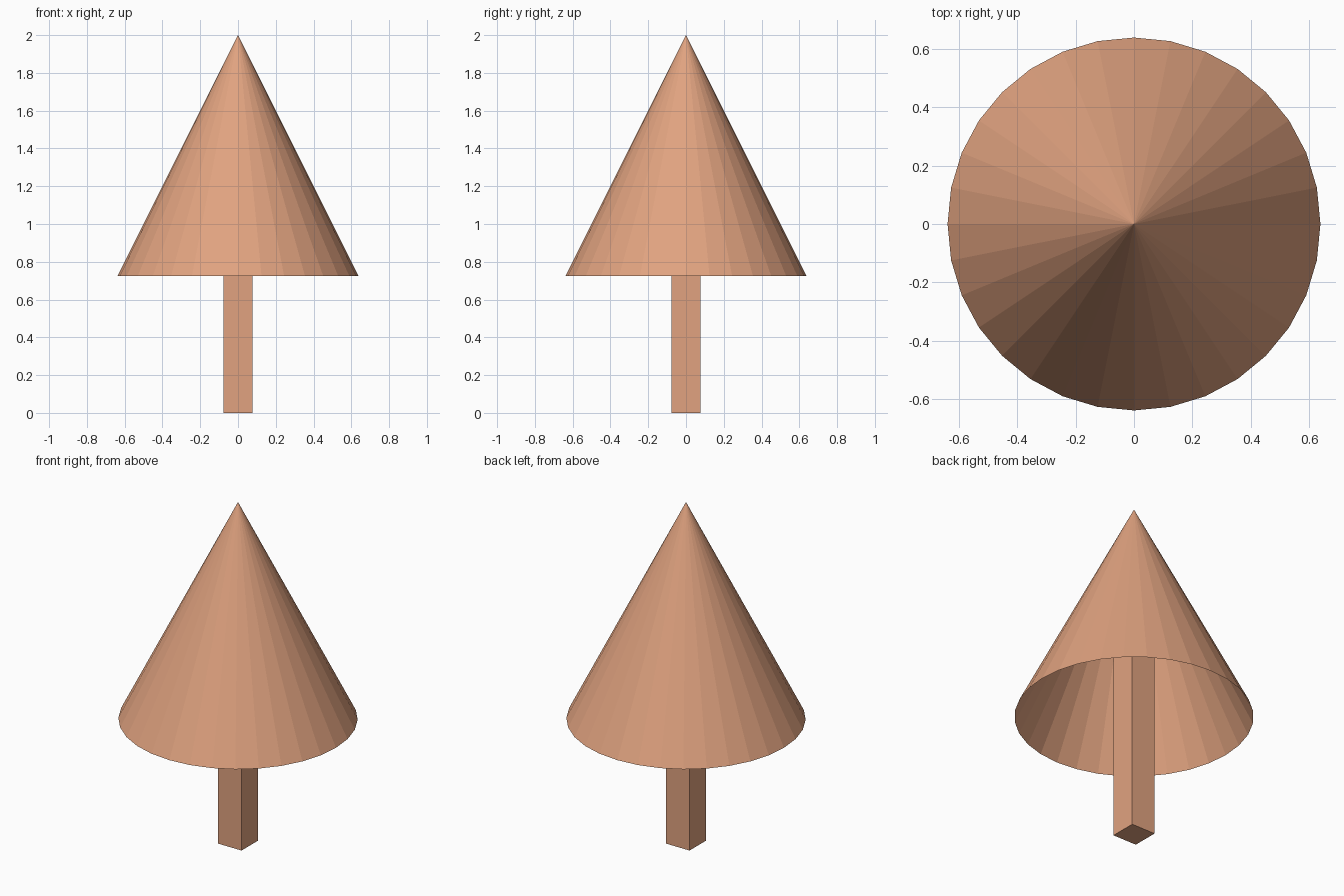
import bpy

if "Cube" in bpy.data.objects:
    bpy.data.objects.remove(bpy.data.objects["Cube"])

# One warm tan colour
tan = bpy.data.materials.new("warm_tan")
tan.diffuse_color = (0.75, 0.365, 0.215, 1.0)
tan.use_nodes = True
tan.node_tree.nodes["Principled BSDF"].inputs["Base Color"].default_value = tan.diffuse_color

R, BASE, TOP = 0.638, 0.725, 2.0      # crown radius, rim height, tip height
TRUNK_W, TRUNK_TOP = 0.155, 1.36      # trunk runs up inside the hollow crown


def finish(name):
    ob = bpy.context.object
    ob.name = ob.data.name = name
    ob.data.materials.clear()
    ob.data.materials.append(tan)
    return ob


# Crown: flat-shaded hollow cone, open underneath
bpy.ops.mesh.primitive_cone_add(vertices=32, radius1=R, radius2=0, depth=TOP - BASE,
                                end_fill_type='NOTHING',
                                location=(0, 0, (TOP + BASE) / 2))
finish("crown")

# Trunk: square post
bpy.ops.mesh.primitive_cube_add(size=1, location=(0, 0, TRUNK_TOP / 2))
trunk = finish("trunk")
trunk.scale = (TRUNK_W, TRUNK_W, TRUNK_TOP)
